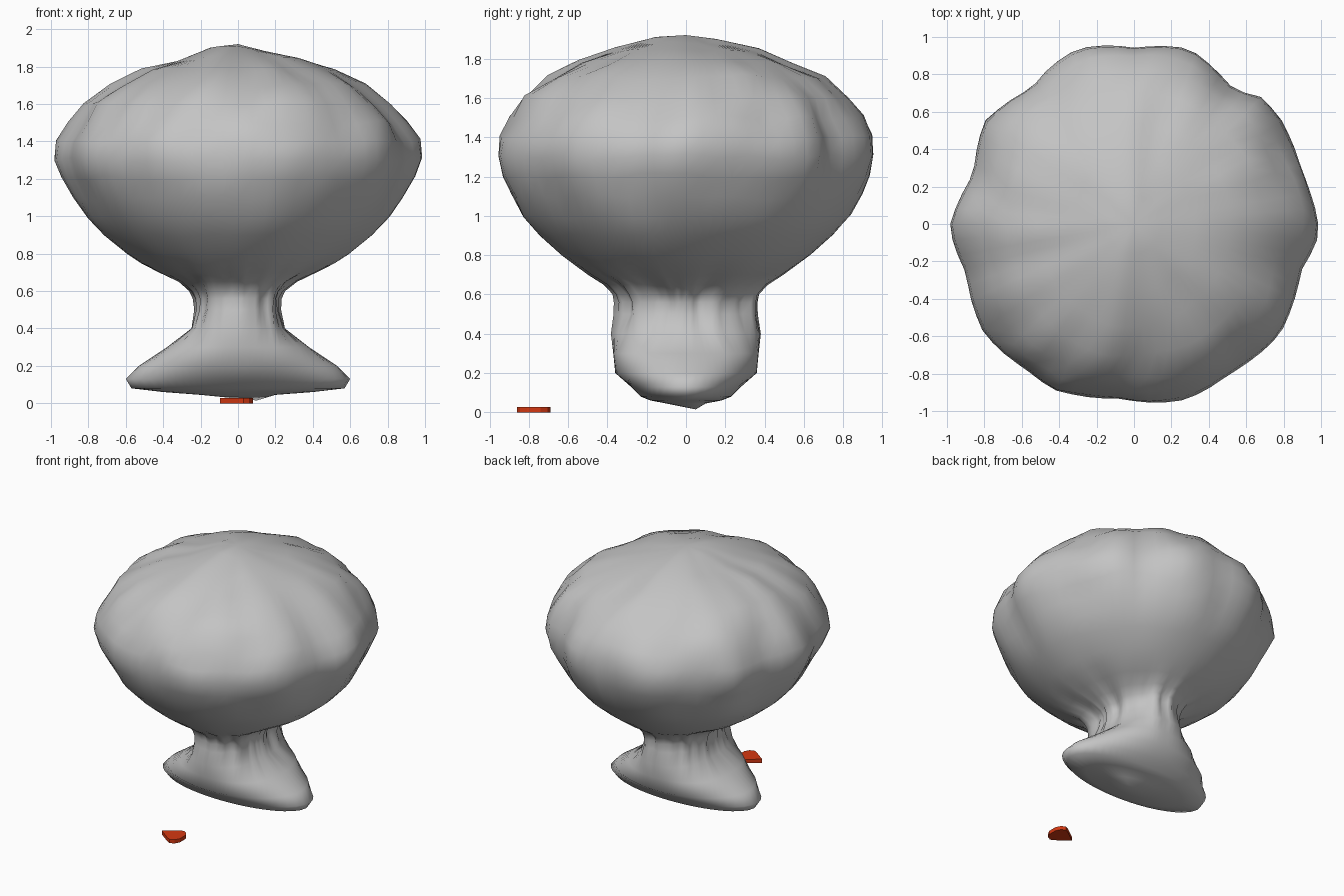
import bpy, bmesh, math
from mathutils import Vector, noise

if "Cube" in bpy.data.objects:
    bpy.data.objects.remove(bpy.data.objects["Cube"])


def material(name, rgb):
    m = bpy.data.materials.new(name)
    m.diffuse_color = (*rgb, 1)
    m.use_nodes = True
    m.node_tree.nodes["Principled BSDF"].inputs["Base Color"].default_value = m.diffuse_color
    return m


grey = material("stone grey", (0.55, 0.55, 0.55))
red = material("marker red", (0.66, 0.04, 0.006))

# lumpy crown outline seen from above
OUTLINE = [(1, -.06), (.9, .3), (.8, .56), (.68, .69), (.54, .71), (.3, .95), (0, .95),
           (-.3, .95), (-.46, .84), (-.55, .73), (-.81, .56), (-.86, .27), (-1, -.02),
           (-.9, -.27), (-.82, -.58), (-.58, -.79), (-.43, -.9), (-.1, -.94), (.28, -.95),
           (.5, -.82), (.8, -.58), (.9, -.25)]
POLAR = sorted((math.atan2(y, x) % math.tau, math.hypot(x, y)) for x, y in OUTLINE)
POLAR = ([(POLAR[-1][0] - math.tau, POLAR[-1][1])] + POLAR
         + [(POLAR[0][0] + math.tau, POLAR[0][1])])

# height, half width in x, half width in y (crown rows scale the outline)
ROWS = [(.045, .2, .1), (.06, .4, .18), (.08, .57, .23), (.13, .6, .28), (.2, .53, .36),
        (.3, .38, .37), (.4, .25, .38), (.5, .22, .36), (.56, .22, .36), (.6, .24, .37),
        (.65, .31, .42), (.7, .42, .5), (.75, .52, .57), (.8, .6, .64), (.9, .73, .76),
        (1, .83, .86), (1.1, .9, .92), (1.2, .95, .97), (1.3, .99, .99), (1.4, .98, .98),
        (1.5, .92, .93), (1.6, .84, .86), (1.7, .7, .73), (1.78, .53, .57), (1.84, .34, .38),
        (1.89, .15, .16)]
N = 72


def outline_radius(a):
    for (a0, r0), (a1, r1) in zip(POLAR, POLAR[1:]):
        if a0 <= a <= a1:
            return r0 + (r1 - r0) * (a - a0) / (a1 - a0)
    return 1


def ring_point(z, hx, hy, a):
    c, s = math.cos(a), math.sin(a)
    p = 2.4 if .25 < z < .65 else 2
    r = (abs(c / hx) ** p + abs(s / hy) ** p) ** (-1 / p)
    # the lumpy outline is strongest at the widest height and fades up and down
    w = min(max((z - .65) / .45, 0), 1)
    lump = max(0, 1 - abs(z - 1.33) / .5)
    r *= 1 + w * (lump * outline_radius(a) + (1 - lump) * .965 - 1)
    # pleats around the neck, soft bumps over the crown
    pleat = math.exp(-((z - .58) / .13) ** 2)
    r += .045 * pleat * noise.noise(Vector((c * 6, s * 6, z * 2)))
    bump = noise.noise(Vector((r * c * 4.5, r * s * 4.5, z * 4.5)))
    away = min(abs(z - 1.33) / .2, 1)
    r *= 1 + .04 * w * away * bump
    return r * c, r * s, z + .03 * w * bump


# tree-like body: flared foot, pinched neck and broad crown in one skin
bm = bmesh.new()
rings = [[bm.verts.new(ring_point(*row, math.tau * i / N)) for i in range(N)] for row in ROWS]
for lo, hi in zip(rings, rings[1:]):
    for i in range(N):
        j = (i + 1) % N
        bm.faces.new((lo[i], lo[j], hi[j], hi[i]))
bottom, top = bm.verts.new((.1, .05, .015)), bm.verts.new((0, 0, 1.92))
for i in range(N):
    j = (i + 1) % N
    bm.faces.new((rings[0][j], rings[0][i], bottom))
    bm.faces.new((rings[-1][i], rings[-1][j], top))
bmesh.ops.recalc_face_normals(bm, faces=bm.faces)
for f in bm.faces:
    f.smooth = True
me = bpy.data.meshes.new("crown_and_foot")
bm.to_mesh(me)
bm.free()
me.materials.append(grey)
bpy.context.collection.objects.link(bpy.data.objects.new("crown_and_foot", me))

# small flat red marker on the ground in front, pointed on its left
bm = bmesh.new()
pts = [(-.095, -.775), (.0, -.845), (.03, -.86), (.06, -.845), (.08, -.81),
       (.08, -.74), (.06, -.705), (.03, -.69), (.0, -.705)]
face = bm.faces.new([bm.verts.new((x, y, 0)) for x, y in pts])
new = bmesh.ops.extrude_face_region(bm, geom=[face])["geom"]
bmesh.ops.translate(bm, vec=(0, 0, .028), verts=[g for g in new if isinstance(g, bmesh.types.BMVert)])
bmesh.ops.recalc_face_normals(bm, faces=bm.faces)
me = bpy.data.meshes.new("front_marker")
bm.to_mesh(me)
bm.free()
me.materials.append(red)
bpy.context.collection.objects.link(bpy.data.objects.new("front_marker", me))
